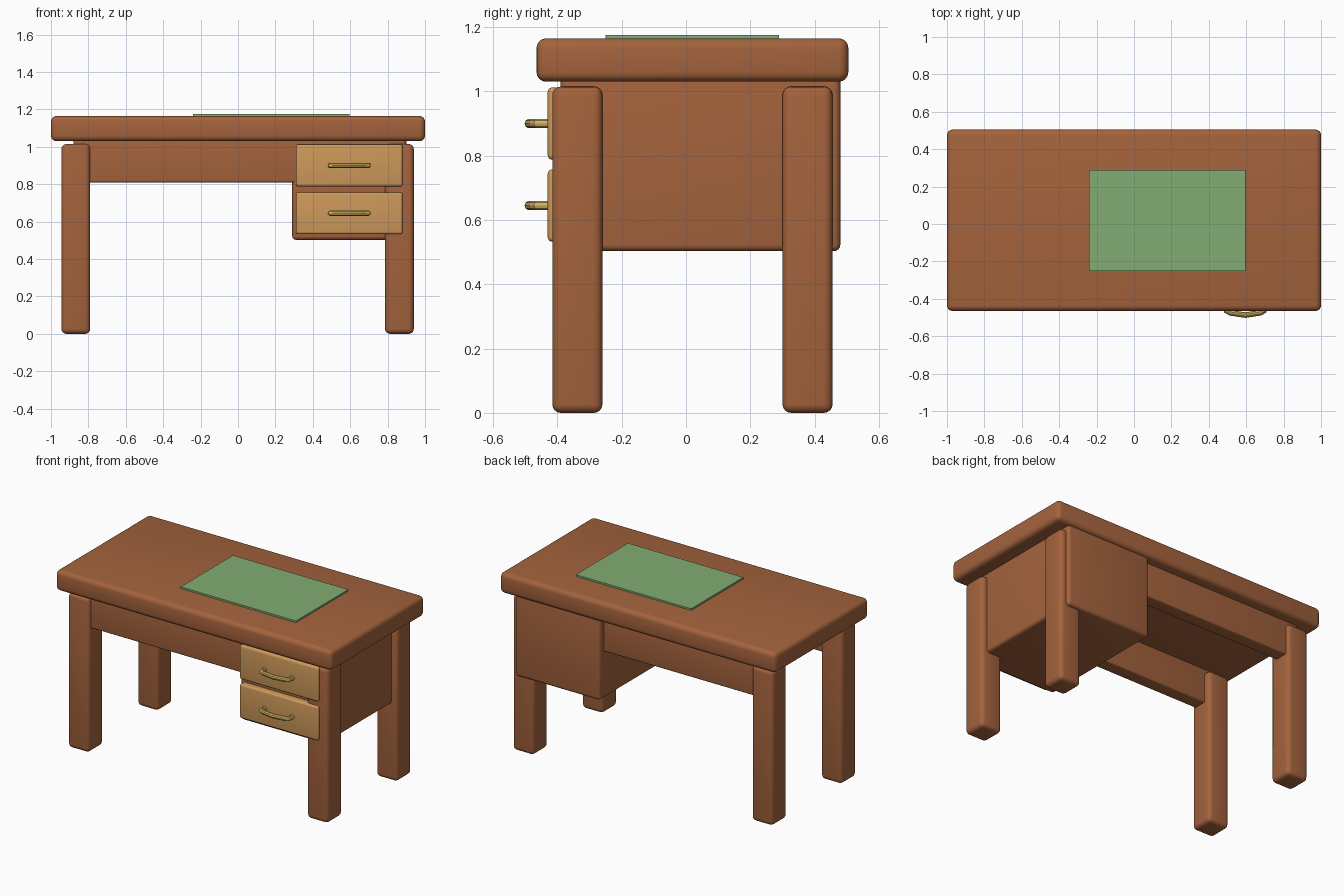
import bpy, bmesh
from mathutils import Vector

if "Cube" in bpy.data.objects:
    bpy.data.objects.remove(bpy.data.objects["Cube"], do_unlink=True)


def material(name, rgb):
    lin = [(c / 255 / 12.92) if c < 11 else ((c / 255 + 0.055) / 1.055) ** 2.4 for c in rgb]
    m = bpy.data.materials.new(name)
    m.use_nodes = True
    m.diffuse_color = (*lin, 1)
    m.node_tree.nodes["Principled BSDF"].inputs["Base Color"].default_value = (*lin, 1)
    return m


brown = material("brown wood", (164, 99, 61))
tan = material("light wood", (205, 153, 90))
brass = material("brass", (212, 178, 98))
green = material("green felt", (130, 172, 115))


def smooth(ob):
    bpy.ops.object.select_all(action="DESELECT")
    ob.select_set(True)
    bpy.context.view_layer.objects.active = ob
    bpy.ops.object.shade_smooth_by_angle()


def box(name, xs, ys, zs, mat, bevel=0.0):
    """Box spanning the given ranges, with rounded edges."""
    lo, hi = Vector((xs[0], ys[0], zs[0])), Vector((xs[1], ys[1], zs[1]))
    size = hi - lo
    bm = bmesh.new()
    bmesh.ops.create_cube(bm, size=1)
    bmesh.ops.scale(bm, vec=size, verts=bm.verts)
    if bevel:
        bmesh.ops.bevel(bm, geom=bm.edges[:], offset=bevel, segments=4,
                        profile=0.5, affect="EDGES")
    me = bpy.data.meshes.new(name)
    bm.to_mesh(me)
    bm.free()
    me.materials.append(mat)
    ob = bpy.data.objects.new(name, me)
    ob.location = (lo + hi) / 2
    bpy.context.collection.objects.link(ob)
    if bevel:
        smooth(ob)
    return ob


def handle(name, x, z):
    """Bowed pull made of a round tube."""
    cu = bpy.data.curves.new(name, "CURVE")
    cu.dimensions = "3D"
    cu.bevel_depth = 0.015
    cu.bevel_resolution = 3
    cu.use_fill_caps = True
    path = [(-0.1, -0.42), (-0.1, -0.465), (-0.08, -0.475), (0, -0.487),
            (0.08, -0.475), (0.1, -0.465), (0.1, -0.42)]
    sp = cu.splines.new("POLY")
    sp.points.add(len(path) - 1)
    for p, (dx, y) in zip(sp.points, path):
        p.co = (x + dx, y, z, 1)
    tmp = bpy.data.objects.new(name + " path", cu)
    bpy.context.collection.objects.link(tmp)
    me = bpy.data.meshes.new_from_object(tmp.evaluated_get(bpy.context.evaluated_depsgraph_get()))
    bpy.data.objects.remove(tmp, do_unlink=True)
    me.materials.clear()
    me.materials.append(brass)
    ob = bpy.data.objects.new(name, me)
    bpy.context.collection.objects.link(ob)
    smooth(ob)


# Top and writing pad
box("desk_top", (-1, 1), (-0.465, 0.505), (1.03, 1.165), brown, 0.03)
box("writing_pad", (-0.24, 0.595), (-0.25, 0.29), (1.155, 1.176), green)

# Legs
for side, x in (("right", -0.867), ("left", 0.863)):
    for end, y in (("front", -0.338), ("back", 0.378)):
        box(f"{end}_{side}_leg", (x - 0.077, x + 0.077), (y - 0.078, y + 0.078),
            (0, 1.015), brown, 0.027)

# Aprons along the front and the back
for end, ys in (("front", (-0.39, -0.3)), ("back", (0.345, 0.435))):
    box(f"{end}_apron", (-0.88, 0.6), ys, (0.81, 1.05), brown, 0.01)

# Drawer cabinet, drawer fronts and pulls
box("drawer_cabinet", (0.29, 0.9), (-0.39, 0.48), (0.503, 1.05), brown, 0.02)
for level, z in (("lower", 0.645), ("upper", 0.9)):
    box(f"{level}_drawer_front", (0.31, 0.88), (-0.43, -0.37), (z - 0.112, z + 0.112), tan, 0.013)
    handle(f"{level}_drawer_handle", 0.595, z)
